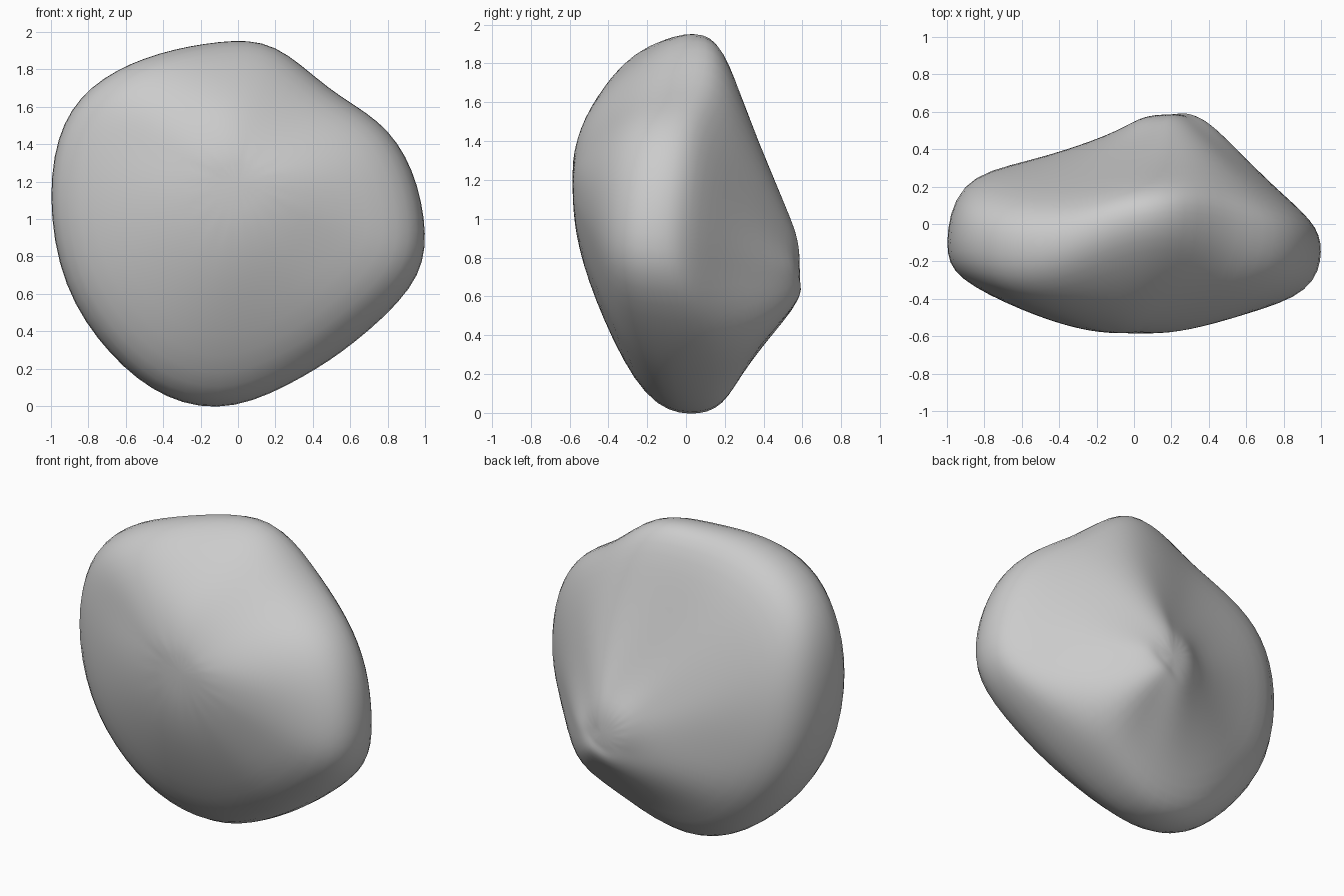
import bpy
import bmesh
from mathutils import Vector

# Remove the default object
cube = bpy.data.objects.get("Cube")
if cube:
    bpy.data.objects.remove(cube, do_unlink=True)

# Stone colour
stone = bpy.data.materials.new("stone_grey")
stone.use_nodes = True
colour = (0.6, 0.6, 0.6, 1)
stone.diffuse_color = colour
stone.node_tree.nodes["Principled BSDF"].inputs["Base Color"].default_value = colour

# Spokes around the outline: x, z, then depth from the front face to the back ridge
SPOKES = [
    (1, .92, -.48, -.35, -.15, .02, .23, .5),
    (.93, 1.26, -.48, -.32, -.11, .05, .24, .48),
    (.75, 1.52, -.45, -.27, -.06, .1, .29, .49),
    (.48, 1.7, -.43, -.2, .04, .19, .36, .515),
    (.2, 1.92, -.4, -.13, .06, .2, .33, .5),
    (-.1, 1.945, -.44, -.18, .02, .16, .3, .47),
    (-.42, 1.885, -.465, -.29, -.1, .09, .26, .45),
    (-.72, 1.75, -.47, -.33, -.1, .1, .26, .44),
    (-.93, 1.51, -.45, -.3, -.08, .15, .29, .44),
    (-1, 1.12, -.46, -.29, -.11, .2, .33, .46),
    (-.92, .65, -.46, -.29, -.07, .22, .34, .48),
    (-.68, .28, -.45, -.27, -.05, .2, .36, .5),
    (-.38, .05, -.43, -.23, .0, .19, .33, .52),
    (-.02, .0, -.42, -.2, .02, .19, .33, .54),
    (.35, .16, -.44, -.25, .0, .23, .39, .57),
    (.62, .34, -.46, -.3, .0, .23, .45, .575),
    (.92, .63, -.47, -.35, -.1, .06, .27, .53),
]
FRONT_PEAK = Vector((0, -.59, 1.2))
BACK_PEAK = Vector((.2, .59, .74))
# Each depth level: the peak it closes in on, and its share of the outline
LEVELS = [(FRONT_PEAK, .6), (FRONT_PEAK, .92), (FRONT_PEAK, 1),
          (BACK_PEAK, .93), (BACK_PEAK, .65), (BACK_PEAK, .3)]


def make_ring(bm, level):
    """A closed ring of vertices at one depth level."""
    peak, share = LEVELS[level]
    ring = []
    for spoke in SPOKES:
        x = peak.x + (spoke[0] - peak.x) * share
        z = peak.z + (spoke[1] - peak.z) * share
        ring.append(bm.verts.new((x, spoke[2 + level], z)))
    return ring


def bridge(bm, first, second):
    """Join two rings with quads."""
    count = len(first)
    for i in range(count):
        j = (i + 1) % count
        bm.faces.new((first[i], first[j], second[j], second[i]))


def cap(bm, ring, peak, drop):
    """Close a ring with a rounded dome: a halfway ring and a fan at the peak."""
    inner = []
    for vert in ring:
        place = peak.lerp(vert.co, .5)
        place.y = peak.y + (vert.co.y - peak.y) * drop
        inner.append(bm.verts.new(place))
    bridge(bm, ring, inner)
    centre = bm.verts.new(peak)
    for i, vert in enumerate(inner):
        bm.faces.new((centre, vert, inner[(i + 1) % len(inner)]))


def fit_cage(obj, passes, strength):
    """Move the cage until the rounded surface passes near the planned points."""
    planned = [vert.co.copy() for vert in obj.data.vertices]
    for _ in range(passes):
        graph = bpy.context.evaluated_depsgraph_get()
        rounded = obj.evaluated_get(graph).data.vertices
        steps = [goal - rounded[i].co for i, goal in enumerate(planned)]
        for vert, step in zip(obj.data.vertices, steps):
            vert.co += step * strength
        obj.data.update()
        obj.update_tag()
        bpy.context.view_layer.update()


# Stone cage
bm = bmesh.new()
rings = [make_ring(bm, level) for level in range(len(LEVELS))]
for first, second in zip(rings, rings[1:]):
    bridge(bm, first, second)
cap(bm, rings[0], FRONT_PEAK, .25)
cap(bm, rings[-1], BACK_PEAK, .25)
bmesh.ops.recalc_face_normals(bm, faces=bm.faces)
mesh = bpy.data.meshes.new("rock")
bm.to_mesh(mesh)
bm.free()
rock = bpy.data.objects.new("rock", mesh)
bpy.context.collection.objects.link(rock)
mesh.materials.append(stone)

# Weathered rounding
bpy.context.view_layer.objects.active = rock
rock.select_set(True)
rounding = rock.modifiers.new("rounding", "SUBSURF")
rounding.levels = rounding.render_levels = 2
fit_cage(rock, 4, .8)
bpy.ops.object.modifier_apply(modifier=rounding.name)

# Soften the small ripples left between the spokes
wear = rock.modifiers.new("wear", "SMOOTH")
wear.factor = .5
wear.iterations = 5
bpy.ops.object.modifier_apply(modifier=wear.name)
bpy.ops.object.shade_smooth()
